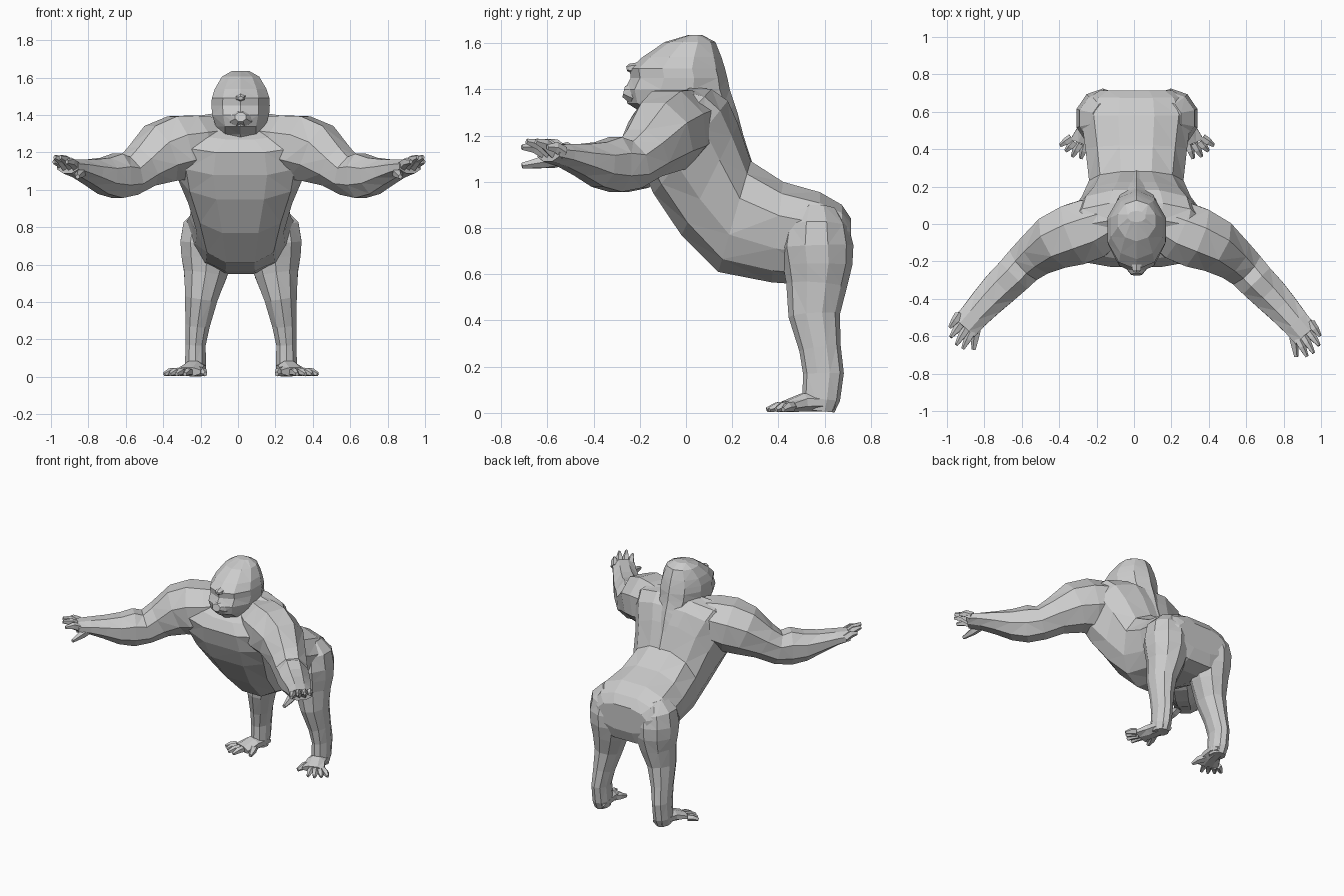
import bpy, bmesh, math
from mathutils import Vector

V = Vector


def ring(c, u, v, n, p=1.0, taper=1.0):
    """Rounded polygon ring on half axes u, v; p < 1 squares it, taper narrows the -v side."""
    out = []
    for i in range(n):
        a = 2 * math.pi * (i + 0.5) / n
        ca, sa = math.cos(a), math.sin(a)
        k = taper if sa < 0 else 1.0
        out.append(c + u * k * math.copysign(abs(ca) ** p, ca) + v * math.copysign(abs(sa) ** p, sa))
    return out


def skin(name, rings):
    """Bridge a stack of rings into a closed, flat-shaded mesh."""
    bm = bmesh.new()
    rows = [[bm.verts.new(q) for q in r] for r in rings]
    n = len(rows[0])
    for a, b in zip(rows, rows[1:]):
        for i in range(n):
            bm.faces.new((a[i], a[(i + 1) % n], b[(i + 1) % n], b[i]))
    bm.faces.new(rows[0])
    bm.faces.new(rows[-1])
    bmesh.ops.triangulate(bm, faces=bm.faces)
    bmesh.ops.recalc_face_normals(bm, faces=bm.faces)
    me = bpy.data.meshes.new(name)
    bm.to_mesh(me)
    bm.free()
    ob = bpy.data.objects.new(name, me)
    bpy.context.collection.objects.link(ob)
    return ob


def limb(name, stations, place, n=8, up=V((0, 0, 1))):
    """Loft along a path; station = x, y, z, side radius, up radius."""
    pts = [V(s[:3]) for s in stations]
    rings = []
    for i, s in enumerate(stations):
        t = (pts[min(i + 1, len(pts) - 1)] - pts[max(i - 1, 0)]).normalized()
        side = t.cross(up).normalized()
        top = side.cross(t)
        rings.append([place(q) for q in ring(pts[i], side * s[3] * 1.05, top * s[4] * 1.05, n)])
    return skin(name, rings)


def weld(base, part):
    """Union a part into the base so no hidden inner skin is left."""
    bpy.context.view_layer.objects.active = base
    m = base.modifiers.new("weld", 'BOOLEAN')
    m.operation, m.solver, m.object = 'UNION', 'EXACT', part
    bpy.ops.object.modifier_apply(modifier=m.name)
    bpy.data.objects.remove(part)


# torso: back point (y, z), belly point (y, z), half width, belly taper, squareness
torso = [
    (.715, .84, .71, .66, .20, 1, .8), (.675, .90, .68, .58, .265, 1, .8), (.58, .955, .58, .55, .305, .9, .85),
    (.42, 1.0, .37, .565, .28, .88, .85), (.28, 1.09, .14, .61, .26, .92, .85), (.225, 1.25, -.02, .77, .30, .95, .8),
    (.18, 1.35, -.14, .95, .35, 1, .75), (.11, 1.40, -.20, 1.08, .37, 1, .7), (.02, 1.41, -.23, 1.20, .36, 1, .75),
    (-.04, 1.38, -.19, 1.27, .24, 1, .85)]
rings = []
for yb, zb, yf, zf, w, tp, p in torso:
    b, f = V((.012, yb, zb)), V((.012, yf, zf))
    rings.append(ring((b + f) / 2, V((w, 0, 0)), (b - f) / 2 * 1.03, 12, p, tp))
body = skin("body", rings)

# head with the heavy nape: z, front y, back y, half width
head = [
    (1.635, .01, .07, .05), (1.605, -.09, .125, .105), (1.54, -.185, .15, .145),
    (1.49, -.24, .165, .162), (1.45, -.235, .175, .164), (1.40, -.262, .185, .16),
    (1.34, -.25, .205, .14), (1.295, -.18, .22, .14), (1.20, -.10, .245, .155), (1.08, 0, .285, .14)]
weld(body, skin("head", [ring(V((.014, (f + b) / 2, z)), V((w, 0, 0)), V((0, (b - f) / 2 * 1.02, 0)), 10)
                         for z, f, b, w in head]))


def middle(q):
    return V((q.x + .014, q.y, q.z))


# muzzle, nose
limb("muzzle", [(0, -.16, 1.38, .085, .06), (0, -.235, 1.382, .06, .045), (0, -.27, 1.39, .03, .025)], middle)
limb("nose", [(0, -.20, 1.495, .03, .022), (0, -.245, 1.492, .025, .018), (0, -.257, 1.49, .015, .01)], middle, 6)

for s, tag in ((1, "right"), (-1, "left")):

    # the left arm is carried slightly further back
    def arm_side(q):
        return V((s * q.x + .005, q.y + (.045 * q.x if s < 0 else 0), q.z))

    def leg_side(q):
        return V((s * q.x + .016, q.y, q.z))

    # arm
    weld(body, limb(tag + "_arm", [
        (.12, .02, 1.27, .13, .125), (.22, -.03, 1.245, .165, .16), (.32, -.07, 1.225, .168, .178),
        (.42, -.11, 1.195, .15, .165), (.52, -.18, 1.125, .12, .12), (.59, -.24, 1.075, .108, .108),
        (.65, -.305, 1.075, .103, .122), (.72, -.375, 1.075, .098, .10), (.79, -.45, 1.095, .088, .072),
        (.86, -.53, 1.115, .078, .05), (.915, -.595, 1.125, .076, .038)], arm_side))

    # fingers fan out from the palm, thumb hangs lower
    palm = V((.89, -.57, 1.125))
    for k, (ox, oy, tip) in enumerate([
            (.05, .04, (.99, -.60, 1.15)), (.035, .0, (.985, -.65, 1.175)),
            (.005, -.02, (.955, -.69, 1.175)), (-.02, -.04, (.92, -.71, 1.15))]):
        a, b = palm + V((ox, oy, 0)), V(tip)
        m = (a + b) / 2 + V((0, 0, .012))
        limb(f"{tag}_finger_{k + 1}", [(*a, .024, .028), (*m, .02, .024), (*b, .009, .012)], arm_side, 5)
    limb(tag + "_thumb", [(.84, -.53, 1.105, .03, .03), (.85, -.62, 1.085, .026, .026),
                          (.862, -.71, 1.07, .012, .012)], arm_side, 5)

    # leg
    weld(body, limb(tag + "_leg", [
        (.15, .565, .87, .09, .09), (.175, .565, .80, .135, .135), (.182, .565, .72, .142, .152),
        (.182, .57, .64, .137, .143), (.19, .565, .55, .116, .125), (.212, .555, .42, .087, .106),
        (.232, .58, .28, .066, .086), (.243, .595, .17, .054, .084), (.243, .585, .06, .056, .078),
        (.243, .58, .008, .048, .06)], leg_side, 10, V((0, -1, 0))))

    # foot and toes, turned outwards
    weld(body, limb(tag + "_foot", [
        (.235, .64, .025, .038, .02), (.24, .59, .045, .056, .04), (.255, .51, .045, .062, .041),
        (.285, .43, .027, .076, .024)], leg_side, 8))
    for k, (x0, y0, x1, y1) in enumerate([
            (.35, .46, .41, .42), (.335, .44, .38, .39), (.305, .43, .345, .36), (.275, .43, .30, .35)]):
        limb(f"{tag}_toe_{k + 1}", [(x0, y0, .027, .022, .022), ((x0 + x1) / 2, (y0 + y1) / 2, .026, .02, .02),
                                    (x1, y1, .014, .01, .011)], leg_side, 5)
    limb(tag + "_big_toe", [(.235, .50, .035, .03, .028), (.205, .44, .028, .024, .024),
                            (.19, .39, .015, .011, .012)], leg_side, 5)
